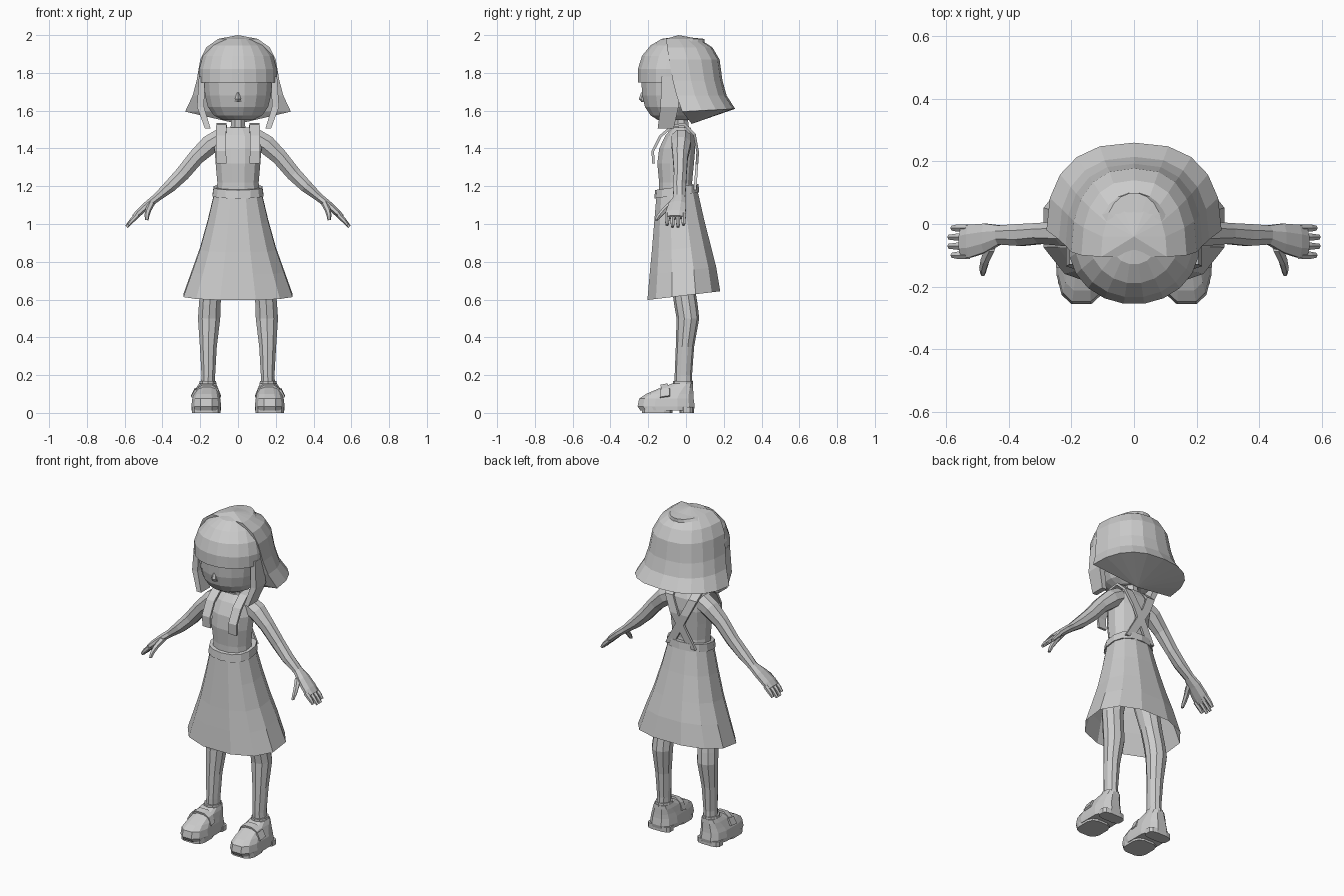
import bpy, bmesh, math
from mathutils import Vector

if "Cube" in bpy.data.objects:
    bpy.data.objects.remove(bpy.data.objects["Cube"], do_unlink=True)

grey = bpy.data.materials.new("plain_grey")
grey.use_nodes = True
GREY = (0.6, 0.6, 0.6, 1)
grey.diffuse_color = GREY
grey.node_tree.nodes["Principled BSDF"].inputs["Base Color"].default_value = GREY


def loft(name, rings, caps=(True, True), tip=None, base=None, side=1):
    """Skin closed rings of points; caps close the ends, tip / base are fan points."""
    bm = bmesh.new()
    vs = [[bm.verts.new((p[0] * side, p[1], p[2])) for p in r] for r in rings]
    n = len(vs[0])
    for a, b in zip(vs, vs[1:]):
        for i in range(n):
            j = (i + 1) % n
            bm.faces.new((a[i], a[j], b[j], b[i]))
    for ring, cap, point in ((vs[0], caps[0], base), (vs[-1], caps[1], tip)):
        if point:
            v = bm.verts.new((point[0] * side, point[1], point[2]))
            for i in range(n):
                bm.faces.new((ring[i], ring[(i + 1) % n], v))
        elif cap:
            bm.faces.new(ring)
    bmesh.ops.recalc_face_normals(bm, faces=bm.faces)
    mesh = bpy.data.meshes.new(name)
    bm.to_mesh(mesh)
    bm.free()
    mesh.materials.append(grey)
    obj = bpy.data.objects.new(name, mesh)
    bpy.context.collection.objects.link(obj)
    return obj


def power(v, p):
    return math.copysign(abs(v) ** p, v)


def oval(z, cx, rx, y0, y1, n=12, p=1.0, tilt=0.0):
    """Horizontal rounded ring; tilt raises it toward the back."""
    out = []
    for i in range(n):
        a = 2 * math.pi * (i + 0.5) / n
        y = (y0 + y1) / 2 + (y1 - y0) / 2 * power(math.sin(a), p)
        out.append((cx + rx * power(math.cos(a), p), y, z + tilt * (y - y0)))
    return out


def tube(name, path, n=8, side=1, **kw):
    """Limb in the xz plane; path items: x, y, z, half depth in y, half thickness."""
    rings = []
    for i, (x, y, z, ry, rt) in enumerate(path):
        a, b = path[max(i - 1, 0)], path[min(i + 1, len(path) - 1)]
        d = Vector((b[0] - a[0], 0, b[2] - a[2])).normalized()
        v = Vector((-d.z, 0, d.x))
        rings.append([Vector((x, y, z)) + v * rt * math.sin(t) + Vector((0, ry * math.cos(t), 0))
                      for t in (2 * math.pi * (k + 0.5) / n for k in range(n))])
    return loft(name, rings, side=side, **kw)


def ribbon(name, path, across, thick, side=1):
    """Flat band along a path, across = half width vector."""
    pts, w = [Vector(p) for p in path], Vector(across)
    rings = []
    for i, p in enumerate(pts):
        d = pts[min(i + 1, len(pts) - 1)] - pts[max(i - 1, 0)]
        t = d.cross(w).normalized() * thick
        rings.append([p + w + t, p - w + t, p - w - t, p + w - t])
    return loft(name, rings, side=side)


# Head, nose and neck
loft("head", [oval(z, 0, rx, y0, y1, 16) for z, rx, y0, y1 in (
    (1.55, .08, -.15, .02), (1.575, .13, -.19, .05), (1.62, .163, -.22, .09),
    (1.68, .178, -.235, .11), (1.76, .185, -.24, .12), (1.88, .16, -.2, .1))])
loft("nose", [oval(1.645, 0, .022, -.235, -.2, 6), oval(1.662, 0, .018, -.25, -.2, 6),
              oval(1.695, 0, .008, -.238, -.2, 6)])
loft("neck", [oval(1.44, 0, .06, -.08, .03, 8), oval(1.5, 0, .042, -.065, .02, 8),
              oval(1.58, 0, .04, -.07, .01, 8)])

# Fringe dome over the forehead
loft("front_hair", [oval(z, 0, rx, y0, .1, 20) for z, rx, y0 in (
    (1.75, .208, -.257), (1.82, .208, -.257), (1.89, .188, -.235),
    (1.945, .145, -.19), (1.98, .09, -.13))], tip=(0, -.04, 1.993))


# Flared bob behind the hairband line
def bob_ring(z, rx, yf, yb, lift=0.0, n=10):
    out = []
    for i in range(n + 1):
        a = math.pi * i / n
        s = power(math.sin(a), .85) if 0 < i < n else 0
        out.append((rx * power(math.cos(a), .8), yf + (yb - yf) * s, z + lift * s))
    return out


loft("back_hair", [bob_ring(1.595, .28, -.02, .26, .015)] + [bob_ring(*r) for r in (
    (1.68, .24, -.05, .215), (1.76, .219, -.07, .193), (1.87, .2, -.09, .178),
    (1.935, .168, -.1, .14), (1.98, .105, -.105, .07))],
    base=(0, .03, 1.53), tip=(0, -.04, 2.0))

# Torso and waistband
loft("torso", [oval(z, 0, rx, y0, y1, 12, .9) for z, rx, y0, y1 in (
    (1.13, .118, -.145, .045), (1.22, .113, -.145, .035), (1.32, .122, -.155, .045),
    (1.4, .128, -.145, .052), (1.47, .12, -.11, .045), (1.51, .075, -.075, .025))])
loft("waistband", [oval(z, 0, rx, -.095 - ry, y1, 14, .85, .14) for z, rx, ry, y1 in (
    (1.135, .138, .073, .07), (1.18, .132, .068, .066))])

# Open skirt
loft("skirt", [oval(z, 0, rx, y0, y1, 12, .85, t) for z, rx, y0, y1, t in (
    (1.145, .13, -.16, .065, .13), (1.0, .165, -.173, .098, .12),
    (.85, .207, -.186, .135, .12), (.73, .25, -.198, .165, .12),
    (.597, .298, -.21, .187, .12))], caps=(True, False))

for side, word in ((1, "left"), (-1, "right")):
    # Hair lock beside the face
    loft(word + "_side_lock", [
        [(x0, y0, z), (x1, y0, z), (x1, y1, z), (x0, y1, z)] for x0, x1, y0, y1, z in (
            (.175, .207, -.13, -.04, 1.78), (.18, .217, -.135, -.04, 1.62),
            (.145, .175, -.15, -.065, 1.505))], side=side)

    # Shoulder strap, crossing over on the back
    ribbon(word + "_strap", [
        (.088, -.172, 1.32), (.09, -.176, 1.385), (.09, -.135, 1.465), (.088, -.07, 1.52),
        (.088, -.01, 1.528), (.08, .045, 1.475), (.035, .062, 1.38), (-.075, .048, 1.18)],
        (.027, 0, 0), .007, side)

    # Arm and palm
    tube(word + "_arm", [
        (.09, -.025, 1.455, .055, .055), (.15, -.025, 1.42, .055, .055),
        (.22, -.03, 1.355, .043, .046), (.295, -.03, 1.265, .036, .042),
        (.36, -.035, 1.2, .038, .036), (.43, -.035, 1.14, .033, .024),
        (.475, -.045, 1.105, .05, .022), (.525, -.055, 1.06, .057, .02),
        (.55, -.058, 1.035, .052, .016)], side=side)
    # Fingers and thumb
    for k, reach in enumerate((.035, .045, .045, .035)):
        y = -.1 + .029 * k
        tube(f"{word}_finger_{k + 1}", [
            (.53, y, 1.05, .014, .015), (.562, y, 1.018, .013, .013),
            (.545 + reach, y, 1.03 - reach, .009, .009)], n=6, side=side)
    tube(word + "_thumb", [
        (.455, -.065, 1.115, .026, .018), (.475, -.112, 1.075, .02, .016),
        (.482, -.14, 1.045, .017, .013), (.483, -.157, 1.02, .01, .009)], n=6, side=side)

    # Leg
    loft(word + "_leg", [oval(z, cx, rx, y0, y1, 10) for z, cx, rx, y0, y1 in (
        (.12, .16, .04, -.06, .035), (.2, .157, .038, -.06, .032),
        (.35, .157, .047, -.054, .043), (.5, .153, .062, -.05, .07),
        (.57, .15, .06, -.062, .062), (.68, .14, .062, -.078, .045),
        (.95, .085, .07, -.12, .05))], side=side)

    # Shoe with cuff, heel, instep band and buckle
    loft(word + "_shoe", [oval(z, cx, rx, y0, y1, 12, .7) for z, cx, rx, y0, y1 in (
        (.012, .168, .08, -.245, .045), (.035, .168, .081, -.26, .05),
        (.075, .168, .076, -.252, .044), (.1, .166, .068, -.215, .042),
        (.132, .163, .058, -.14, .04), (.155, .161, .047, -.075, .038))], side=side)
    loft(word + "_cuff", [oval(z, .16, r, -.07, .038, 10) for z, r in (
        (.14, .05), (.168, .046))], side=side)
    for part, y0, y1 in (("sole", -.235, -.07), ("heel", -.035, .043)):
        loft(f"{word}_{part}", [oval(z, .168, .076, y0, y1, 12, .6) for z in (0, .03)], side=side)
    ribbon(word + "_shoe_band", [
        (.095, -.112, .085), (.112, -.112, .128), (.14, -.115, .147),
        (.187, -.115, .147), (.215, -.112, .128), (.235, -.112, .085)],
        (0, .019, .004), .006, side)
    ribbon(word + "_buckle", [(.222, -.112, .125), (.243, -.112, .085)],
           (0, .026, .004), .007, side)
